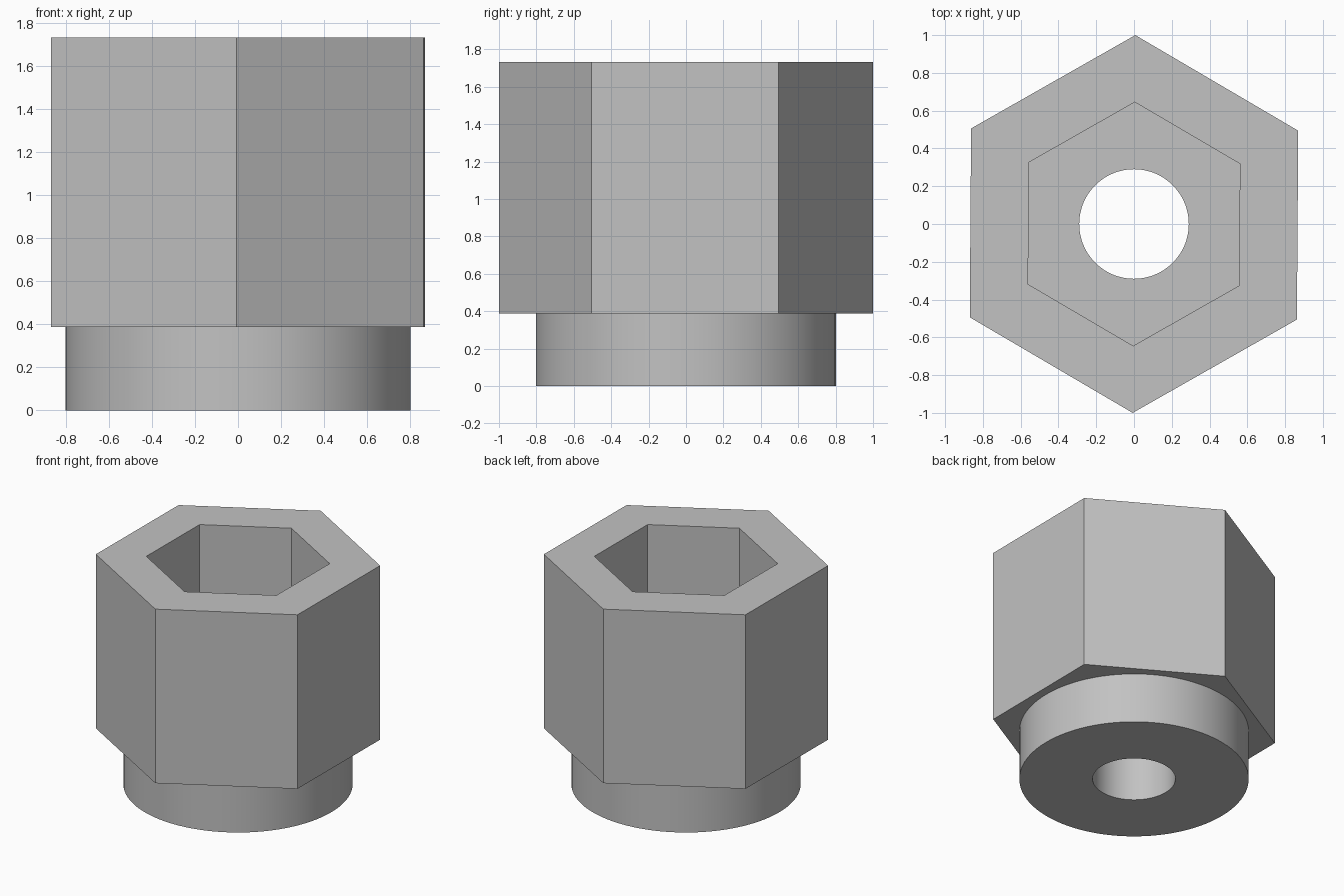
import bpy
import bmesh
from math import pi, cos, sin, radians

if "Cube" in bpy.data.objects:
    bpy.data.objects.remove(bpy.data.objects["Cube"])

SEGMENTS = 96               # multiple of six, so hexagon corners land on vertices
TWIST = radians(-0.4)       # slight turn of the hexagons
TOP, STEP, FLOOR = 1.732, 0.387, 0.387


def ring(bm, radius, z, hexagonal):
    """One closed loop of vertices, round or hexagonal (radius to the corners)."""
    verts = []
    for k in range(SEGMENTS):
        a = 2 * pi * k / SEGMENTS
        r = radius
        if hexagonal:
            r *= cos(pi / 6) / cos(a % (pi / 3) - pi / 6)
        t = a + pi / 2 + TWIST
        verts.append(bm.verts.new((r * cos(t), r * sin(t), z)))
    return verts


# Plain grey material
grey = bpy.data.materials.new("plain grey")
grey.use_nodes = True
colour = (0.54, 0.54, 0.54, 1)
grey.diffuse_color = colour
grey.node_tree.nodes["Principled BSDF"].inputs["Base Color"].default_value = colour

# Closed cross-section: collar, hexagonal body, hexagonal socket, through hole
section = [
    (0.29, 0, False),
    (0.803, 0, False),
    (0.803, STEP, False),
    (1.0, STEP, True),
    (1.0, TOP, True),
    (0.645, TOP, True),
    (0.645, FLOOR, True),
    (0.29, FLOOR, False),
]

bm = bmesh.new()
rings = [ring(bm, *s) for s in section]
for i, lower in enumerate(rings):
    upper = rings[(i + 1) % len(rings)]
    for k in range(SEGMENTS):
        n = (k + 1) % SEGMENTS
        bm.faces.new((lower[k], lower[n], upper[n], upper[k]))
bmesh.ops.recalc_face_normals(bm, faces=bm.faces)

mesh = bpy.data.meshes.new("hex_socket_body")
bm.to_mesh(mesh)
bm.free()
mesh.materials.append(grey)
body = bpy.data.objects.new("hex_socket_body", mesh)
bpy.context.collection.objects.link(body)

# Smooth round walls, crisp edges
bpy.ops.object.select_all(action="DESELECT")
body.select_set(True)
bpy.context.view_layer.objects.active = body
bpy.ops.object.shade_smooth_by_angle(angle=radians(30))
